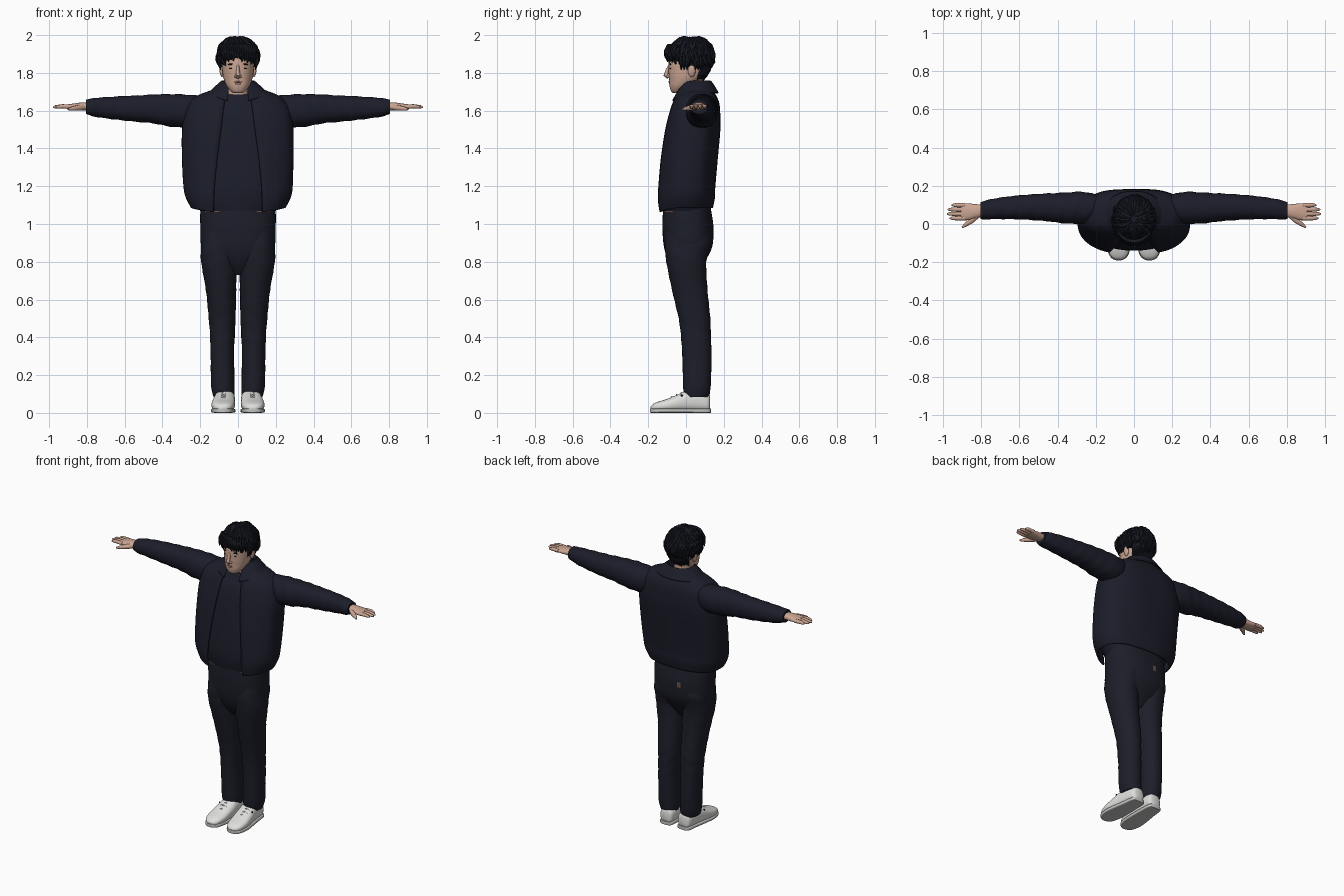
import bpy, bmesh, math, random
from mathutils import Vector

random.seed(4)
if "Cube" in bpy.data.objects:
    bpy.data.objects.remove(bpy.data.objects["Cube"], do_unlink=True)


def material(name, *rgb):
    m = bpy.data.materials.new(name)
    m.use_nodes = True
    m.diffuse_color = (*rgb, 1)
    bsdf = m.node_tree.nodes["Principled BSDF"]
    bsdf.inputs["Base Color"].default_value = (*rgb, 1)
    bsdf.inputs["Roughness"].default_value = 0.8
    return m


JACKET = material("jacket navy", .011, .012, .022)
PANTS = material("trouser navy", .012, .013, .022)
HAIR = material("black hair", .008, .009, .015)
SKIN = material("skin", .60, .38, .29)
LIPS = material("lips", .45, .22, .18)
WHITE = material("shoe white", .74, .74, .72)
GREY = material("sole grey", .55, .55, .54)
TAN = material("tan leather", .16, .08, .05)


def finish(name, bm, mat, mirror=False, thick=0):
    bmesh.ops.recalc_face_normals(bm, faces=bm.faces)
    me = bpy.data.meshes.new(name)
    bm.to_mesh(me)
    bm.free()
    me.materials.append(mat)
    me.shade_smooth()
    me.set_sharp_from_angle(angle=math.radians(50))
    ob = bpy.data.objects.new(name, me)
    bpy.context.scene.collection.objects.link(ob)
    if thick:
        mod = ob.modifiers.new("Thickness", 'SOLIDIFY')
        mod.thickness = thick
    if mirror:
        ob.modifiers.new("Mirror", 'MIRROR').use_mirror_merge = False
    return ob


def smooth_rings(rings, n=5):
    # Catmull-Rom interpolation between key rings
    out = []
    last = len(rings) - 1
    for i in range(last):
        a, b, c, d = (rings[min(max(i + k, 0), last)] for k in (-1, 0, 1, 2))
        for s in range(n):
            t = s / n
            out.append([.5 * (2 * q + (r - p) * t + (2 * p - 5 * q + 4 * r - s4) * t * t
                              + (3 * q - p - 3 * r + s4) * t ** 3)
                        for p, q, r, s4 in zip(a, b, c, d)])
    return out + [list(rings[last])]


def spow(v, p):
    return math.copysign(abs(v) ** (2 / p), v)


def bridge(bm, rows, closed):
    n = len(rows[0])
    for r, s in zip(rows, rows[1:]):
        for i in range(n if closed else n - 1):
            j = (i + 1) % n
            bm.faces.new((r[i], r[j], s[j], s[i]))
    if closed:
        bm.faces.new(rows[0])
        bm.faces.new(rows[-1])


def loft(name, rings, mat, axis='z', seg=32, power=2.2, wrinkle=0, freq=60, mirror=False):
    # each ring: position on axis, centre u, v, radius u, v
    bm = bmesh.new()
    rows = []
    for t, cu, cv, ru, rv in smooth_rings(rings):
        row = []
        for i in range(seg):
            a = math.tau * i / seg
            k = 1 + wrinkle * math.sin(t * freq + 2 * math.sin(a) + 3 * math.cos(a))
            u, v = cu + ru * k * spow(math.cos(a), power), cv + rv * k * spow(math.sin(a), power)
            row.append(bm.verts.new({'x': (t, u, v), 'y': (u, t, v), 'z': (u, v, t)}[axis]))
        rows.append(row)
    bridge(bm, rows, True)
    return finish(name, bm, mat, mirror)


def open_shell(name, rings, mat, thick, power=2.5, seg=56, wrinkle=0):
    # each ring: z, centre y, radius x, radius y, half width of front gap, front drop
    bm = bmesh.new()
    rows = []
    for z, cy, rx, ry, gap, drop in smooth_rings(rings):
        a0 = math.asin((gap / rx) ** (power / 2))
        row = []
        for i in range(seg + 1):
            a = a0 + (math.tau - 2 * a0) * i / seg
            k = 1 + wrinkle * math.sin(7 * a + 9 * z) * math.sin(a / 2)
            row.append(bm.verts.new((rx * k * spow(math.sin(a), power),
                                     cy - ry * k * spow(math.cos(a), power),
                                     z - drop * max(0, math.cos(a)) ** 2)))
        rows.append(row)
    bridge(bm, rows, False)
    return finish(name, bm, mat, thick=thick)


def tube(bm, pts, radii, seg=8):
    # tapered tube through a list of points
    pts = [Vector(p) for p in pts]
    rows = []
    for i, p in enumerate(pts):
        d = (pts[min(i + 1, len(pts) - 1)] - pts[max(i - 1, 0)]).normalized()
        u = d.cross(Vector((.31, .2, .93))).normalized()
        v = d.cross(u)
        rows.append([bm.verts.new(p + radii[i] * (u * math.cos(math.tau * k / seg)
                                                  + v * math.sin(math.tau * k / seg)))
                     for k in range(seg)])
    bridge(bm, rows, True)


def blob(name, centre, size, mat, mirror=False, tilt=0):
    bm = bmesh.new()
    bmesh.ops.create_uvsphere(bm, u_segments=16, v_segments=10, radius=1)
    c, s = math.cos(tilt), math.sin(tilt)
    for vert in bm.verts:
        x, y, z = (a * b for a, b in zip(vert.co, size))
        vert.co = Vector(centre) + Vector((x * c - z * s, y, x * s + z * c))
    return finish(name, bm, mat, mirror)


# Trousers: two legs and a pelvis with small leather patches
loft("trouser_legs", [(.085, .074, .058, .056, .064), (.14, .08, .058, .062, .073),
                      (.3, .083, .058, .062, .077), (.42, .083, .052, .066, .08),
                      (.5, .084, .045, .071, .084), (.65, .09, .02, .08, .094),
                      (.8, .1, .002, .095, .106), (.9, .1, .01, .095, .122),
                      (.98, .1, .01, .085, .11)], PANTS, wrinkle=.013, freq=75, mirror=True)
pelvis = loft("trouser_hips", [(.73, 0, .005, .03, .05), (.8, 0, .004, .14, .095),
                               (.88, 0, .011, .193, .128), (.98, 0, .01, .199, .135),
                               (1.05, 0, .007, .2, .13), (1.11, 0, .004, .195, .122)],
              PANTS, seg=56, power=2.4)
pelvis.data.materials.append(TAN)
for f in pelvis.data.polygons:
    x, y, z = f.center
    hip = z > 1.064 and z < 1.09 and .1 < abs(x) < .17 and y < 0
    seat = .96 < z < 1 and -.06 < x < -.02 and y > 0
    f.material_index = int(hip or seat)

# Shirt and open jacket
loft("shirt", [(1.07, 0, 0, .2, .129), (1.2, 0, 0, .25, .138), (1.5, 0, .035, .26, .132),
               (1.6, 0, .045, .24, .115), (1.65, 0, .045, .16, .085),
               (1.685, 0, .043, .072, .066)], JACKET, seg=40)
open_shell("jacket_body", [(1.085, -.005, .25, .147, .13, .028), (1.14, -.003, .278, .155, .128, .012),
                           (1.2, 0, .289, .154, .125, 0), (1.35, .015, .295, .153, .11, 0),
                           (1.5, .035, .295, .148, .09, 0), (1.58, .045, .285, .138, .08, 0),
                           (1.64, .052, .262, .125, .072, 0), (1.68, .055, .215, .105, .065, 0),
                           (1.71, .055, .14, .085, .06, 0), (1.735, .055, .085, .07, .055, 0)],
           JACKET, .01, wrinkle=.01)
open_shell("jacket_collar", [(1.7, .055, .08, .068, .05, 0), (1.755, .055, .083, .07, .05, .01),
                             (1.748, .053, .1, .088, .05, .02), (1.695, .047, .158, .126, .055, .045)],
           JACKET, .006, power=2.2)
loft("jacket_sleeves", [(.17, .085, 1.605, .06, .07), (.26, .085, 1.598, .083, .086),
                        (.36, .084, 1.602, .081, .086), (.45, .087, 1.609, .073, .076),
                        (.55, .088, 1.611, .066, .069), (.65, .085, 1.614, .06, .061),
                        (.74, .079, 1.617, .053, .052), (.775, .073, 1.618, .05, .046),
                        (.805, .07, 1.62, .045, .038)],
     JACKET, axis='x', wrinkle=.022, freq=80, mirror=True)

# Hands with fingers and thumb
loft("palms", [(.78, .07, 1.622, .03, .022), (.83, .067, 1.622, .037, .021),
               (.87, .064, 1.621, .044, .017), (.905, .064, 1.621, .043, .012)],
     SKIN, axis='x', seg=20, mirror=True)
bm = bmesh.new()
for k, length in enumerate((.07, .084, .08, .06)):
    y = .03 + .023 * k
    tip = .895 + length
    tube(bm, [(.885, y, 1.621), (.93, y, 1.623), (tip - .012, y, 1.62), (tip, y, 1.618)],
         [.012, .0115, .009, .004])
tube(bm, [(.82, .045, 1.618), (.85, .018, 1.614), (.88, -.003, 1.61), (.9, -.018, 1.607)],
     [.016, .015, .011, .005])
finish("fingers", bm, SKIN, mirror=True)

# Neck, head and face
loft("neck", [(1.62, 0, .05, .075, .07), (1.68, 0, .04, .058, .058),
              (1.73, 0, .035, .054, .056), (1.79, 0, .035, .056, .06)], SKIN, power=2)
loft("head", [(1.693, 0, -.046, .022, .022), (1.703, 0, -.042, .038, .037),
              (1.73, 0, -.024, .06, .063), (1.765, 0, -.002, .075, .087),
              (1.8, 0, .01, .082, .102), (1.86, 0, .02, .087, .112),
              (1.92, 0, .025, .082, .105), (1.96, 0, .025, .055, .07)], SKIN, power=2.15)
bm = bmesh.new()
tube(bm, [(0, -.088, 1.84), (0, -.1, 1.81), (0, -.107, 1.788), (0, -.094, 1.774)],
     [.006, .01, .013, .008], 12)
finish("nose", bm, SKIN)
blob("nostrils", (.012, -.096, 1.781), (.008, .009, .007), SKIN, True)
blob("ears", (.088, .03, 1.81), (.01, .02, .032), SKIN, True, -.15)
blob("eyes", (.034, -.082, 1.823), (.013, .005, .0035), HAIR, True)
blob("eyebrows", (.036, -.083, 1.846), (.019, .005, .004), HAIR, True, -.08)
blob("upper_lip", (0, -.089, 1.752), (.021, .005, .0045), LIPS)
blob("lower_lip", (0, -.085, 1.743), (.017, .005, .0055), LIPS)

# Hair: cap trimmed around the face, covered by curved locks from the crown
CENTRE, SIZE = Vector((0, .026, 1.885)), Vector((.105, .117, .103))


def scalp(azimuth, polar, k=1.0):
    d = Vector((math.sin(polar) * math.sin(azimuth), -math.sin(polar) * math.cos(azimuth),
                math.cos(polar)))
    return CENTRE + Vector([a * b for a, b in zip(d, SIZE)]) * k


def hairline(azimuth):
    # polar limit: high at the forehead, low at the nape
    front = math.cos(azimuth)
    return 1.63 if front > .75 else 2.0 if front > -.1 else 2.45


bm = bmesh.new()
bmesh.ops.create_uvsphere(bm, u_segments=40, v_segments=28, radius=1)
for vert in bm.verts:
    vert.co = CENTRE + Vector([a * b for a, b in zip(vert.co, SIZE)])
low = [v for v in bm.verts if v.co.z < (1.89 if v.co.y < -.03 else 1.83 if v.co.y < .045 else 1.77)]
bmesh.ops.delete(bm, geom=low, context='VERTS')
finish("hair_cap", bm, HAIR)

bm = bmesh.new()
for layer, count in ((.3, 26), (.75, 40), (1.15, 48), (1.5, 46)):
    for i in range(count):
        az = math.tau * (i + random.uniform(-.3, .3)) / count
        end = min(layer + random.uniform(.6, .9), hairline(az) + random.uniform(-.1, .13))
        swirl, lift = random.uniform(-.25, .3), random.uniform(.0, .07)
        path = [scalp(az + swirl * s * s, layer - .15 + (end - layer + .15) * s,
                      .97 + lift * math.sin(s * 2.4)) for s in (0, .25, .5, .75, 1)]
        w = random.uniform(.010, .015)
        tube(bm, path, [w * .5, w, w, w * .75, .002], 6)
# nape locks
for i in range(16):
    x = -.075 + .01 * i
    y = .026 + .1 * math.sqrt(1 - (x / .1) ** 2)
    tube(bm, [(x, y, 1.86), (x * .95, y - .006, 1.82), (x * .85, y - .022, 1.785),
              (x * .8, y - .032, 1.755 + random.uniform(0, .015))], [.012, .014, .011, .002], 6)
# fringe locks parted over the brow, and sideburns
for i in range(15):
    x = -.084 + .012 * i
    y = .02 - .125 * math.sqrt(1 - (x / .115) ** 2)
    drop = 1.855 + .03 * math.exp(-(x / .02) ** 2) + random.uniform(-.006, .01)
    tube(bm, [(x * .9, y + .015, 1.95), (x, y, 1.915), (x * 1.05, y, 1.885),
              (x * 1.05 + random.uniform(-.012, .012), y + .005, drop)],
         [.01, .013, .01, .002], 6)
for side in (-1, 1):
    for y in (-.025, -.01, .005, .05, .065, .08):
        tube(bm, [(side * .1, y, 1.89), (side * .1, y, 1.855), (side * .092, y, 1.815)],
             [.012, .012, .002], 6)
finish("hair_locks", bm, HAIR)

# Shoes: upper, sole, laces and eyelets
loft("shoe_uppers", [(.128, .066, .05, .025, .035), (.115, .066, .055, .044, .05),
                     (.06, .068, .062, .052, .058), (.01, .071, .062, .056, .058),
                     (-.04, .075, .052, .06, .047), (-.1, .079, .04, .061, .034),
                     (-.15, .08, .033, .052, .025), (-.175, .08, .028, .036, .018),
                     (-.187, .08, .025, .015, .008)],
     WHITE, axis='y', power=2.5, mirror=True)
loft("shoe_soles", [(.132, .066, .012, .025, .012), (.118, .066, .012, .046, .012),
                    (.05, .069, .012, .053, .012), (-.04, .075, .012, .061, .012),
                    (-.1, .079, .012, .063, .012), (-.155, .08, .012, .053, .012),
                    (-.18, .08, .012, .036, .012), (-.19, .08, .013, .015, .011)],
     GREY, axis='y', power=5, mirror=True)
bm = bmesh.new()
for y, z in ((-.025, .106), (-.05, .096), (-.075, .085)):
    tube(bm, [(.045, y, z - .008), (.077, y, z), (.11, y, z - .008)], [.003, .004, .003], 6)
finish("shoe_laces", bm, WHITE, mirror=True)
blob("shoe_eyelets", (.122, -.022, .092), (.005, .006, .006), HAIR, True)
